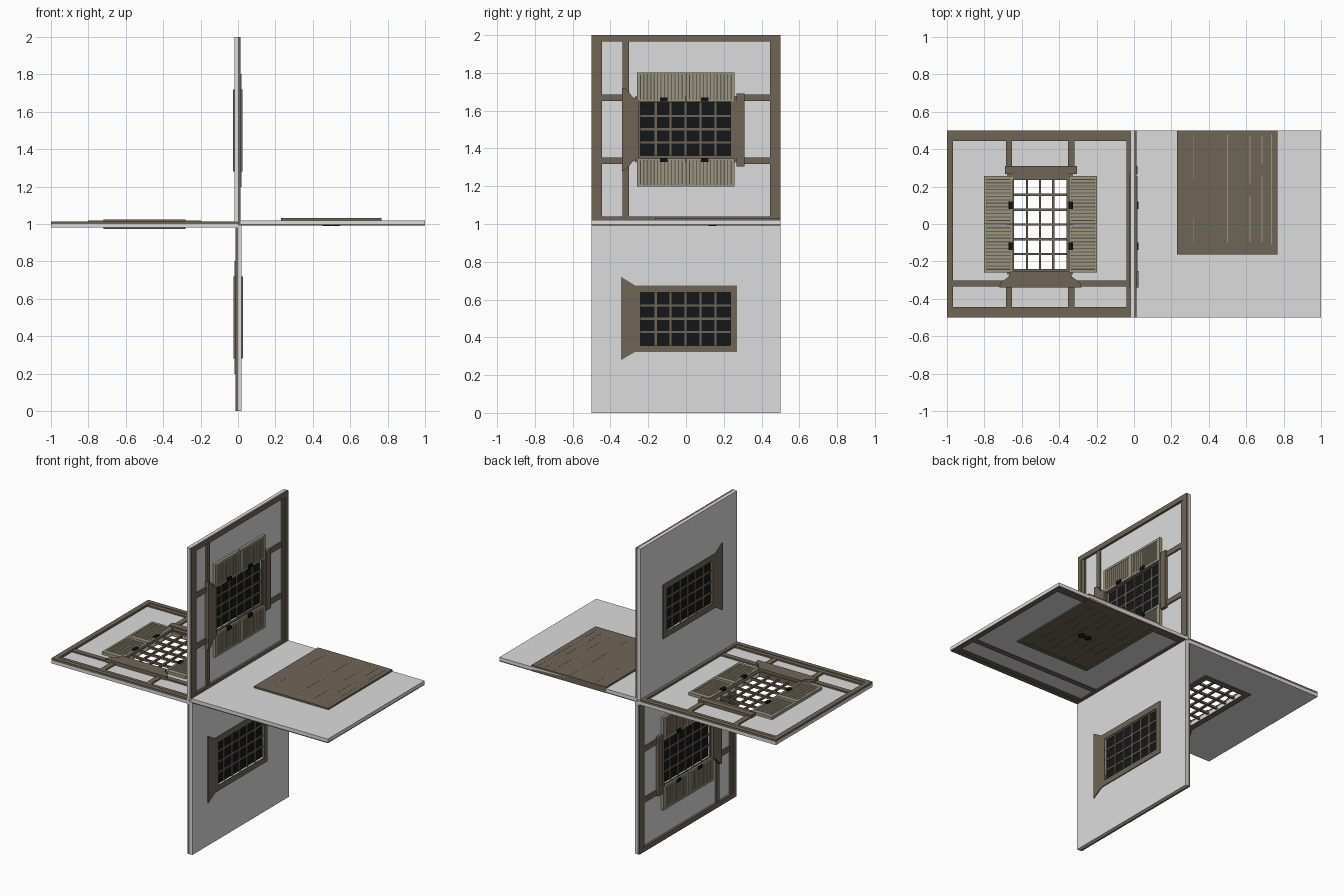
import bpy, bmesh, math
from mathutils import Matrix, Vector

if "Cube" in bpy.data.objects:
    bpy.data.objects.remove(bpy.data.objects["Cube"])


def mat(name, c):
    m = bpy.data.materials.new(name)
    m.diffuse_color = (*c, 1)
    m.use_nodes = True
    m.node_tree.nodes["Principled BSDF"].inputs["Base Color"].default_value = m.diffuse_color
    return m


PLASTER = mat("pale_plaster", (0.72, 0.72, 0.72))
WOOD = mat("brown_wood", (0.16, 0.13, 0.092))
GRAIN = mat("worn_wood_line", (0.33, 0.30, 0.25))
SHUT = mat("shutter_paint", (0.33, 0.30, 0.215))
GAP = mat("shutter_shadow_paint", (0.13, 0.12, 0.085))
GLASS = mat("dark_glass", (0.007, 0.008, 0.009))
IRON = mat("black_iron", (0.005, 0.005, 0.005))


# Panel space: r outward from the hub, y along the axis, n out of the wall face
def place(bm, name, material, turn):
    m = Matrix.Translation((0, 0, 1)) @ Matrix.Rotation(turn, 4, 'Y') @ Matrix.Diagonal((-1, 1, 1, 1))
    bm.transform(m)
    bmesh.ops.recalc_face_normals(bm, faces=bm.faces)
    me = bpy.data.meshes.new(name)
    bm.to_mesh(me)
    bm.free()
    me.materials.append(material)
    ob = bpy.data.objects.new(name, me)
    bpy.context.collection.objects.link(ob)
    return ob


def boxes(name, material, turn, items):
    bm = bmesh.new()
    for r0, r1, y0, y1, n0, n1 in items:
        s = Matrix.Diagonal((r1 - r0, y1 - y0, n1 - n0, 1))
        t = Matrix.Translation(((r0 + r1) / 2, (y0 + y1) / 2, (n0 + n1) / 2))
        bmesh.ops.create_cube(bm, size=1, matrix=t @ s)
    return place(bm, name, material, turn)


def ring(R, Y, r, y, n0, n1):
    """Rectangular frame with outer size R, Y and opening r, y, as four boxes."""
    return [(R[0], r[0], Y[0], Y[1], n0, n1), (r[1], R[1], Y[0], Y[1], n0, n1),
            (r[0], r[1], Y[0], y[0], n0, n1), (r[0], r[1], y[1], Y[1], n0, n1)]


def slab(name, material, turn, outline, n0, n1):
    bm = bmesh.new()
    f = bm.faces.new([bm.verts.new((r, y, n0)) for r, y in outline])
    g = bmesh.ops.extrude_face_region(bm, geom=[f])["geom"]
    bmesh.ops.translate(bm, vec=(0, 0, n1 - n0), verts=[v for v in g if isinstance(v, bmesh.types.BMVert)])
    return place(bm, name, material, turn)


def border(turn, d):
    """Timber edging in two steps, plus the cross rail."""
    items = [(0, 1, s * 0.485 - 0.015, s * 0.485 + 0.015, 0, d) for s in (-1, 1)]
    items += [(0, 1, s * 0.457 - 0.013, s * 0.457 + 0.013, 0, d * 0.7) for s in (-1, 1)]
    items += [(0.0, 0.04, -0.47, 0.47, 0, d), (0.967, 1, -0.47, 0.47, 0, d)]
    boxes("timber_border", WOOD, turn, items)
    boxes("cross_rail", WOOD, turn, [(0.04, 0.967, -0.335, -0.302, 0, d * 0.65)])


OR, OY = (0.362, 0.642), (-0.24, 0.235)      # window opening


def shutters(turn):
    frame, slats, back = [], [], []
    for r0, r1 in ((0.198, 0.348), (0.648, 0.802)):
        for y0, y1 in ((-0.26, -0.003), (0.001, 0.257)):
            a, b, c, d = r0 + 0.014, r1 - 0.014, y0 + 0.018, y1 - 0.018
            frame += ring((r0, r1), (y0, y1), (a, b), (c, d), 0, 0.018)
            back.append((a, b, c, d, 0, 0.008))
            step = (d - c) / 12
            for i in range(12):
                slats.append((a, b, c + i * step + 0.003, c + (i + 1) * step - 0.003, 0.006, 0.015))
    boxes("shutter_frame", SHUT, turn, frame)
    boxes("shutter_slats", SHUT, turn, slats)
    boxes("shutter_backing", GAP, turn, back)
    boxes("shutter_hinges", IRON, turn,
          [(r - 0.011, r + 0.011, y - 0.02, y + 0.02, 0.004, 0.024)
           for r in (0.338, 0.66) for y in (-0.118, 0.1)])


def window_panel(turn, glazed):
    boxes("wall", PLASTER, turn, ring((0, 1), (-0.5, 0.5), OR, OY, -0.02, 0))
    border(turn, 0.014)
    # Studs above and below the window
    boxes("studs", WOOD, turn, [(r - 0.017, r + 0.017, y0, y1, 0, 0.009)
                                for r in (0.335, 0.668) for y0, y1 in ((-0.446, -0.335), (0.28, 0.446))])
    # Casing, lintel and flared sill
    boxes("window_casing", WOOD, turn, ring((0.325, 0.678), (-0.27, 0.27), OR, OY, -0.026, 0.007))
    boxes("lintel", WOOD, turn, [(0.305, 0.69, 0.267, 0.31, 0, 0.02), (0.35, 0.65, 0.24, 0.267, 0, 0.014)])
    slab("inner_sill", WOOD, turn, [(0.325, -0.27), (0.678, -0.27), (0.72, -0.343), (0.28, -0.343)], -0.026, -0.018)
    slab("outer_sill", WOOD, turn, [(0.345, -0.25), (0.658, -0.25), (0.672, -0.283), (0.715, -0.315),
                                    (0.72, -0.34), (0.28, -0.34), (0.288, -0.315), (0.33, -0.283)], 0, 0.024)
    # Glazing bars in a six by four grid
    w = 0.006
    bars = [(OR[0], OR[1], y - w, y + w, -0.016, -0.002)
            for y in [OY[0] + (OY[1] - OY[0]) * i / 6 for i in range(1, 6)]]
    bars += [(r - w, r + w, OY[0], OY[1], -0.015, -0.003)
             for r in [OR[0] + (OR[1] - OR[0]) * i / 4 for i in range(1, 4)]]
    boxes("glazing_bars", WOOD, turn, bars)
    if glazed:
        boxes("window_glass", GLASS, turn, [(*OR, *OY, -0.010, -0.008)])
    shutters(turn)


def door_panel(turn):
    boxes("wall", PLASTER, turn, [(0, 1, -0.5, 0.5, -0.02, 0)])
    border(turn, 0.007)
    # Double door showing on both faces, with a raised edge outside
    boxes("door", WOOD, turn, [(0.23, 0.768, -0.163, 0.5, -0.031, 0.004)])
    boxes("door_frame", WOOD, turn, ring((0.23, 0.768), (-0.163, 0.5), (0.255, 0.743), (-0.138, 0.485), 0, 0.008))
    # Worn lines between the planks
    lines = [(0.32, -0.1, 0.03), (0.32, 0.24, 0.48), (0.5, -0.1, 0.48), (0.62, -0.1, 0.15),
             (0.62, 0.22, 0.47), (0.685, -0.1, 0.25), (0.685, 0.32, 0.47), (0.735, -0.11, 0.48)]
    boxes("plank_lines", GRAIN, turn, [(r - 0.002, r + 0.002, a, b, -0.032, -0.03) for r, a, b in lines])
    boxes("outer_plank_gaps", GAP, turn, [(r - 0.002, r + 0.002, -0.138, 0.485, 0.003, 0.005)
                                          for r in (0.31, 0.37, 0.43, 0.499, 0.56, 0.62, 0.68)])
    # Ring handles
    bm = bmesh.new()
    for r in (0.475, 0.523):
        n = 12
        rows = [[bm.verts.new((r + rad * math.cos(2 * math.pi * i / n),
                               0.14 + rad * math.sin(2 * math.pi * i / n), h)) for i in range(n)]
                for rad, h in ((0.022, 0.004), (0.022, 0.01), (0.012, 0.01), (0.012, 0.004))]
        for k in range(4):
            p, q = rows[k], rows[(k + 1) % 4]
            for i in range(n):
                j = (i + 1) % n
                bm.faces.new((p[i], p[j], q[j], q[i]))
    place(bm, "ring_handles", IRON, turn)


# Four wall panels arranged as a pinwheel
window_panel(0, False)
window_panel(math.pi / 2, True)
door_panel(math.pi)
window_panel(3 * math.pi / 2, True)
